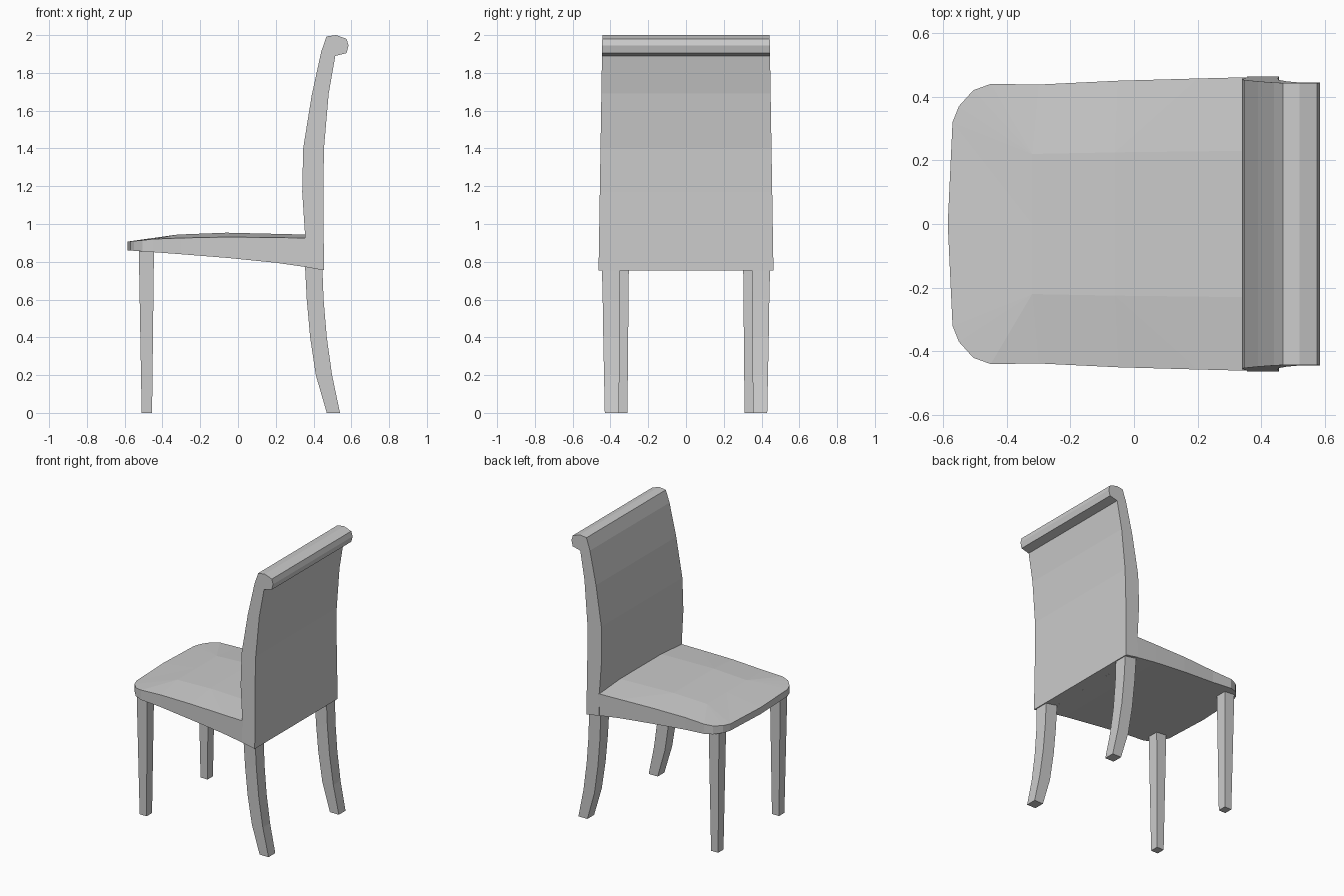
import bpy, bmesh

if "Cube" in bpy.data.objects:
    bpy.data.objects.remove(bpy.data.objects["Cube"])


def make(name, verts, faces, mirror=True):
    mesh = bpy.data.meshes.new(name)
    mesh.from_pydata(verts, [], faces)
    bm = bmesh.new()
    bm.from_mesh(mesh)
    bmesh.ops.remove_doubles(bm, verts=bm.verts, dist=1e-4)
    bmesh.ops.recalc_face_normals(bm, faces=bm.faces)
    bm.to_mesh(mesh)
    bm.free()
    ob = bpy.data.objects.new(name, mesh)
    bpy.context.collection.objects.link(ob)
    if mirror:
        mod = ob.modifiers.new("mirror", 'MIRROR')
        mod.use_axis = (False, True, False)
    return ob


def loft(name, rings, mirror=True):
    n = len(rings[0])
    verts = [v for r in rings for v in r]
    faces = [(k * n + i, k * n + (i + 1) % n, (k + 1) * n + (i + 1) % n, (k + 1) * n + i)
             for k in range(len(rings) - 1) for i in range(n)]
    faces += [tuple(range(n)), tuple(range(len(verts) - n, len(verts)))]
    return make(name, verts, faces, mirror)


# Backrest: side profile (x, z) with rolled top, slightly tapered in width
profile = [(.355, .773), (.355, .94), (.34, 1.17), (.345, 1.4), (.39, 1.68), (.44, 1.91),
           (.468, 1.993), (.52, 2.0), (.575, 1.98), (.585, 1.945), (.575, 1.905),
           (.515, 1.89), (.48, 1.69), (.455, 1.4), (.452, 1.17), (.455, .755)]
half_width = lambda z: .463 - .02 * (z - .755) / 1.245
loft("backrest", [[(x, s * half_width(z), z) for x, z in profile] for s in (-1, 1)], False)

# Seat: half outline (x, y, bottom z, rim z), mirrored
outline = [(-.585, 0, .86, .907), (-.57, .32, .86, .908), (-.55, .37, .858, .91),
           (-.505, .42, .855, .914), (-.45, .44, .851, .92), (-.3, .438, .84, .926),
           (-.05, .45, .82, .931), (.2, .457, .795, .928), (.36, .461, .772, .926)]
n = len(outline)
verts = [(x, y, b) for x, y, b, r in outline]
verts += [(x, y, r) for x, y, b, r in outline]
verts += [(x, 0, b) for x, y, b, r in outline]
faces = [(i, i + 1, n + i + 1, n + i) for i in range(n - 1)]
faces += [(i, i + 1, 2 * n + i + 1, 2 * n + i) for i in range(1, n - 1)] + [(0, 1, 2 * n + 1)]
# Padded crown of the seat
c = len(verts)
for x, y, z in [(-.32, .22, .944), (-.06, .225, .954), (.36, .23, .944)]:
    verts += [(x, y, z), (x, 0, z)]
faces += [(n, n + 1, c + 1), (n + 1, c, c + 1)]
faces += [(n + i, n + i + 1, c) for i in range(1, 5)]
faces += [(n + 5, n + 6, c + 2, c), (n + 6, n + 7, c + 2), (n + 7, n + 8, c + 4, c + 2),
          (c, c + 2, c + 3, c + 1), (c + 2, c + 4, c + 5, c + 3),
          (n - 1, 2 * n - 1, c + 4, c + 5, 3 * n - 1)]
make("seat", verts, faces)


def leg(name, sections):
    # Each section: front x, back x, inner y, outer y, front z, back z
    loft(name, [[(x0, y0, z0), (x1, y0, z1), (x1, y1, z1), (x0, y1, z0)]
                for x0, x1, y0, y1, z0, z1 in sections])


# Straight tapered front legs
leg("front_legs", [(-.51, -.455, .31, .37, 0, 0), (-.525, -.445, .302, .382, .857, .851)])

# Curved rear legs
leg("rear_legs", [(.47, .54, .355, .43, 0, 0), (.412, .498, .353, .434, .2, .2),
                  (.382, .47, .352, .438, .4, .4), (.364, .453, .351, .441, .6, .6),
                  (.355, .447, .35, .445, .775, .76)])
